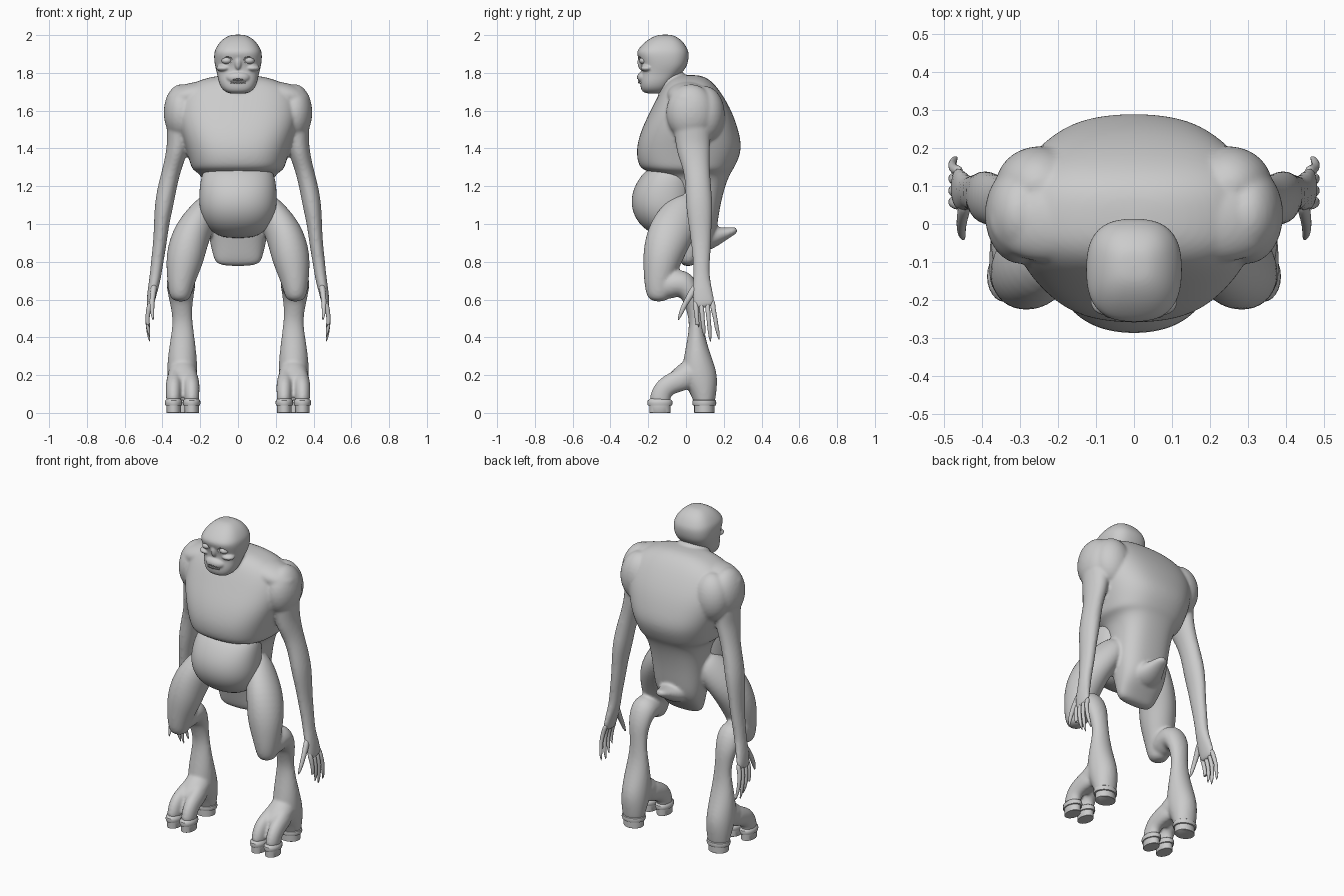
import bpy, bmesh, math
from mathutils import Vector, Matrix

skin = bpy.data.materials.new("grey skin")
skin.diffuse_color = (0.6, 0.6, 0.6, 1)


def finish(name, bm):
    bmesh.ops.recalc_face_normals(bm, faces=bm.faces)
    me = bpy.data.meshes.new(name)
    bm.to_mesh(me)
    bm.free()
    me.materials.append(skin)
    for p in me.polygons:
        p.use_smooth = True
    ob = bpy.data.objects.new(name, me)
    bpy.context.collection.objects.link(ob)
    return ob


def bake(ob):
    """Apply the modifiers of an object."""
    dg = bpy.context.evaluated_depsgraph_get()
    me = bpy.data.meshes.new_from_object(ob.evaluated_get(dg))
    ob.modifiers.clear()
    ob.data = me
    for p in me.polygons:
        p.use_smooth = True
    return ob


def skin_rings(name, rings, level=2):
    """Join rings of points into a closed, subdivided body."""
    bm = bmesh.new()
    loops = [[bm.verts.new(p) for p in r] for r in rings]
    n = len(loops[0])
    for a, b in zip(loops, loops[1:]):
        for i in range(n):
            j = (i + 1) % n
            bm.faces.new((a[i], a[j], b[j], b[i]))
    bm.faces.new(loops[0])
    bm.faces.new(loops[-1])
    ob = finish(name, bm)
    ob.modifiers.new("sub", 'SUBSURF').levels = level
    return bake(ob)


def power(v, n):
    return math.copysign(abs(v) ** (2 / n), v)


def stack(name, rows, n=2.4, sides=20):
    """Horizontal rings: (z, half width, front y, back y)."""
    rings = []
    for z, hw, yf, yb in rows:
        ang = [2 * math.pi * i / sides for i in range(sides)]
        rings.append([(hw * power(math.cos(a), n),
                       (yf + yb) / 2 + (yb - yf) / 2 * power(math.sin(a), n), z) for a in ang])
    return skin_rings(name, rings)


def limb(name, rows, s=1, sides=12):
    """Rings square to a path: (x, y, z, side radius, front radius)."""
    pts = [Vector((r[0] * s, r[1], r[2])) for r in rows]
    rings = []
    for i, r in enumerate(rows):
        t = (pts[min(i + 1, len(pts) - 1)] - pts[max(i - 1, 0)]).normalized()
        side = Vector((1, 0, 0))
        side = (side - t * side.dot(t)).normalized()
        up = t.cross(side)
        rings.append([pts[i] + side * (r[3] * 1.04 * math.cos(2 * math.pi * k / sides))
                      + up * (r[4] * 1.04 * math.sin(2 * math.pi * k / sides)) for k in range(sides)])
    return skin_rings(name, rings)


def ball(name, c, r, seg=32, tilt=0):
    bm = bmesh.new()
    bmesh.ops.create_uvsphere(bm, u_segments=seg, v_segments=seg // 2, radius=1,
                              matrix=Matrix.Translation(c) @ Matrix.Rotation(tilt, 4, 'Y') @ Matrix.Diagonal((*r, 1)))
    return finish(name, bm)


def fuse(name, parts, voxel, smooth):
    """Merge overlapping parts into one smooth skin."""
    bm = bmesh.new()
    for p in parts:
        bm.from_mesh(p.data)
        bpy.data.objects.remove(p)
    ob = finish(name, bm)
    m = ob.modifiers.new("remesh", 'REMESH')
    m.mode, m.voxel_size, m.use_smooth_shade = 'VOXEL', voxel, True
    m = ob.modifiers.new("smooth", 'SMOOTH')
    m.factor, m.iterations = 0.5, smooth
    return bake(ob)


# torso with overhanging chest and narrow waist
body = [stack("torso", [
    (1.79, .08, -.03, .07), (1.768, .20, -.09, .125), (1.71, .31, -.135, .18),
    (1.60, .335, -.19, .245), (1.50, .315, -.24, .28), (1.40, .28, -.268, .302),
    (1.32, .255, -.258, .27), (1.285, .245, -.235, .25), (1.265, .20, -.15, .235),
    (1.2, .175, -.1, .208), (1.1, .17, -.1, .183), (1.0, .165, -.09, .168),
    (.9, .15, -.06, .15), (.82, .13, -.04, .07), (.775, .11, -.02, .04)], 2.6)]
# neck and tail
body.append(limb("neck", [(0, .02, 1.62, .15, .13), (0, -.05, 1.7, .12, .1),
                          (0, -.09, 1.77, .09, .078), (0, -.1, 1.83, .08, .07)]))
body.append(limb("tail", [(0, .06, .92, .12, .08), (0, .14, .93, .09, .06), (0, .2, .947, .055, .035),
                          (0, .25, .963, .037, .022), (0, .272, .972, .02, .014)]))

for s in (1, -1):
    # shoulder, shoulder blade and collar muscle that slope up to the neck
    body.append(ball("shoulder", (.3 * s, .025, 1.59), (.093, .13, .15)))
    body.append(ball("blade", (.25 * s, .1, 1.58), (.115, .105, .15)))
    body.append(ball("collar", (.23 * s, .01, 1.685), (.155, .11, .065), tilt=.2 * s))
    # arm
    body.append(limb("arm", [
        (.305, .03, 1.6, .08, .11), (.313, .035, 1.45, .061, .093), (.325, .04, 1.38, .056, .088),
        (.348, .055, 1.3, .048, .07), (.374, .065, 1.2, .05, .068), (.392, .07, 1.1, .05, .072),
        (.405, .075, 1.0, .04, .062), (.413, .08, .9, .036, .053), (.428, .082, .8, .033, .045),
        (.437, .082, .72, .031, .043), (.452, .085, .65, .027, .055), (.464, .095, .58, .021, .058),
        (.468, .1, .555, .014, .048)], s))
    # thigh
    body.append(limb("thigh", [
        (.13, .03, 1.14, .045, .06), (.175, -.02, 1.06, .08, .11), (.248, -.085, .95, .1, .125),
        (.28, -.125, .83, .104, .108), (.297, -.14, .73, .082, .085), (.305, -.145, .66, .066, .074),
        (.307, -.145, .585, .05, .055)], s))
    # lower leg: knee back to hock, then down to the heel
    body.append(limb("lower_leg", [
        (.302, -.17, .66, .055, .06), (.302, -.08, .68, .076, .078), (.302, -.01, .69, .078, .08),
        (.302, .032, .62, .068, .052), (.298, .045, .55, .055, .043), (.293, .055, .48, .052, .037),
        (.293, .055, .4, .063, .046), (.295, .06, .3, .077, .072), (.295, .068, .2, .082, .098),
        (.295, .092, .13, .076, .076), (.295, .098, .06, .066, .057), (.295, .098, .045, .062, .052)], s))
    # instep and two front toes
    body.append(limb("instep", [(.293, .08, .22, .075, .09), (.293, .0, .2, .08, .075),
                                (.293, -.06, .165, .078, .05), (.293, -.1, .14, .06, .04)], s))
    for k in (-1, 1):
        body.append(limb("toe", [
            (.293 + .03 * k, .03, .2, .045, .07), (.293 + .042 * k, -.05, .165, .046, .057),
            (.293 + .048 * k, -.11, .14, .042, .056), (.293 + .049 * k, -.138, .09, .039, .056),
            (.293 + .049 * k, -.138, .04, .039, .056)], s))

fuse("body", body, .0085, 7)
# round belly that swells out below the chest
stack("belly", [(1.31, .13, -.14, .05), (1.295, .175, -.2, .06), (1.25, .197, -.245, .06), (1.17, .207, -.288, .06),
                (1.08, .207, -.292, .06), (1.0, .178, -.252, .05), (.95, .13, -.185, .03),
                (.925, .07, -.12, 0)], 2.2, 28)


def hoof(name, x, y, rx, ry):
    """Flared cuff above a flat-bottomed hoof."""
    bm = bmesh.new()
    prof = [(0, .95), (.001, .97), (.038, .97), (.04, 1.1), (.052, 1.16), (.065, 1.12), (.075, .9)]
    loops = [[bm.verts.new((x + rx * f * math.cos(math.pi * i / 12),
                            y + ry * f * math.sin(math.pi * i / 12), z)) for i in range(24)]
             for z, f in prof]
    for a, b in zip(loops, loops[1:]):
        for i in range(24):
            bm.faces.new((a[i], a[i - 1], b[i - 1], b[i]))
    bm.faces.new(loops[0])
    bm.faces.new(loops[-1])
    ob = finish(name, bm)
    bpy.context.view_layer.objects.active = ob
    ob.select_set(True)
    bpy.ops.object.shade_smooth_by_angle(angle=math.radians(40))
    ob.select_set(False)


for s, tag in ((1, "left"), (-1, "right")):
    for k in (-1, 1):
        hoof(tag + "_toe_hoof", (.293 + .048 * k) * s, -.138, .04, .058)
    hoof(tag + "_heel_hoof", .295 * s, .097, .062, .055)
    # long pointed fingers
    for y0, y1, z1 in ((.05, .065, .45), (.08, .095, .4), (.112, .127, .375), (.14, .172, .385)):
        ym = y0 + (y1 - y0) * .5
        limb(tag + "_finger", [
            (.458, y0, .6, .014, .015), (.474, y0 + .003, .55, .014, .014), (.48, ym, .5, .011, .011),
            (.478, ym + .004, .46, .011, .012), (.473, y1, z1 + .03, .008, .009),
            (.466, y1 + .003, z1, .002, .002)], s, 8)
    limb(tag + "_thumb", [
        (.443, .06, .68, .018, .022), (.45, .03, .635, .017, .02), (.455, .002, .59, .014, .015),
        (.455, -.018, .55, .012, .014), (.453, -.03, .52, .01, .01), (.449, -.042, .49, .003, .003)], s, 8)

# skull-like head with brow, cheekbones and muzzle
skull = [stack("head", [
    (2.003, .03, -.14, -.08), (1.992, .062, -.175, -.05), (1.967, .095, -.215, -.015),
    (1.93, .12, -.252, .008), (1.905, .128, -.264, .017), (1.87, .128, -.25, .015),
    (1.83, .122, -.236, .005), (1.79, .11, -.238, -.03), (1.76, .106, -.244, -.06),
    (1.72, .092, -.242, -.09), (1.697, .065, -.23, -.11), (1.69, .04, -.2, -.13)], 2.6)]
for s in (1, -1):
    skull.append(ball("cheek", (.075 * s, -.205, 1.825), (.04, .036, .018)))
skull.append(ball("muzzle", (0, -.22, 1.775), (.065, .04, .035)))
skull.append(ball("nose_bridge", (0, -.235, 1.855), (.02, .022, .04)))
head = fuse("head", skull, .0045, 8)


def carve(c, r):
    cut = ball("cutter", c, r, 24)
    m = head.modifiers.new("cut", 'BOOLEAN')
    m.operation, m.object = 'DIFFERENCE', cut
    bake(head)
    bpy.data.objects.remove(cut)


# sockets, nostrils and mouth
for s in (1, -1):
    carve((.06 * s, -.262, 1.865), (.036, .034, .025))
    carve((.008 * s, -.258, 1.815), (.007, .02, .011))
carve((0, -.268, 1.757), (.044, .028, .013))
for s in (1, -1):
    ball("eye", (.06 * s, -.224, 1.865), (.027, .024, .019), 24)
# two rows of small teeth
for i in range(-4, 5):
    for z in (1.763, 1.75):
        ball("tooth", (i * .009, -.247 + abs(i) * .0015, z), (.0042, .007, .007), 10)
